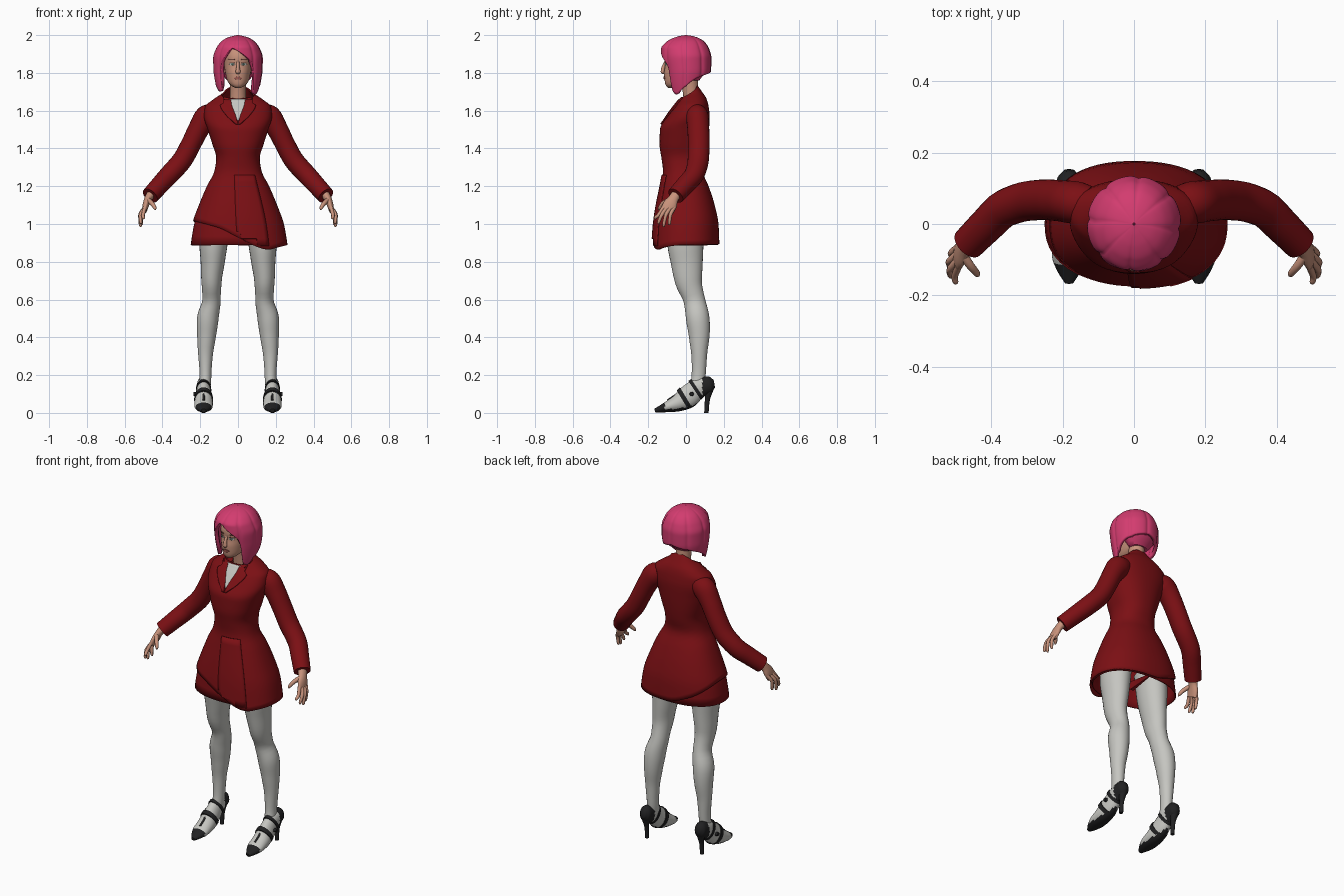
import bpy, bmesh, math
from mathutils import Vector
from mathutils.bvhtree import BVHTree


def material(name, rgb):
    m = bpy.data.materials.new(name)
    m.diffuse_color = (*rgb, 1)
    return m


RED = material("coat red", (0.2, 0.005, 0.007))
PINK = material("hair pink", (0.65, 0.045, 0.16))
SKIN = material("skin", (0.58, 0.29, 0.2))
WHITE = material("stocking white", (0.56, 0.56, 0.53))
BLACK = material("shoe black", (0.015, 0.015, 0.016))
LIP = material("lip rose", (0.36, 0.11, 0.09))
BROW = material("brow brown", (0.16, 0.06, 0.045))
IRIS = material("iris green", (0.1, 0.16, 0.13))


def curve(tab, t):
    """Smooth monotone interpolation of a table whose first column is the key."""
    t = min(max(t, tab[0][0]), tab[-1][0])
    k = next(i for i in range(len(tab) - 1) if t <= tab[i + 1][0])
    out, h = [], tab[k + 1][0] - tab[k][0]
    f = (t - tab[k][0]) / h
    for c in range(1, len(tab[0])):
        d = lambda i: (tab[i + 1][c] - tab[i][c]) / (tab[i + 1][0] - tab[i][0])

        def slope(i):
            if i == 0:
                return d(0)
            if i == len(tab) - 1:
                return d(i - 1)
            a, b = d(i - 1), d(i)
            return 0 if a * b <= 0 else 2 * a * b / (a + b)
        out.append(tab[k][c] * (1 + 2 * f) * (1 - f) ** 2 + h * slope(k) * f * (1 - f) ** 2
                   + tab[k + 1][c] * f * f * (3 - 2 * f) + h * slope(k + 1) * f * f * (f - 1))
    return out


def skin_rows(name, rows, mats, closed=True, caps=True, rule=None, thick=0):
    """Bridge rows of points into a surface; returns a tree for projecting details."""
    bm = bmesh.new()
    vs = [[bm.verts.new(p) for p in r] for r in rows]
    n = len(rows[0])
    for a, b in zip(vs, vs[1:]):
        for i in range(n if closed else n - 1):
            j = (i + 1) % n
            bm.faces.new((a[i], a[j], b[j], b[i]))
    if caps and closed:
        bm.faces.new(vs[0][::-1])
        bm.faces.new(vs[-1])
    bm.normal_update()
    if rule:
        for f in bm.faces:
            f.material_index = rule(f.calc_center_median(), f.normal)
    tree = BVHTree.FromBMesh(bm)
    me = bpy.data.meshes.new(name)
    bm.to_mesh(me)
    bm.free()
    ob = bpy.data.objects.new(name, me)
    bpy.context.collection.objects.link(ob)
    for m in mats:
        me.materials.append(m)
    bpy.ops.object.select_all(action='DESELECT')
    ob.select_set(True)
    bpy.context.view_layer.objects.active = ob
    bpy.ops.object.shade_smooth_by_angle(angle=math.radians(50))
    if thick:
        mod = ob.modifiers.new("thickness", 'SOLIDIFY')
        mod.thickness, mod.offset = thick, -1
    return tree


def loft(name, prof, bottom, top, mat, n=48, m=36, p=2.0, caps=False, thick=0, wob=lambda a: 1):
    """Stacked rings; prof rows are (z, half width, front y, back y)."""
    rows = []
    for k in range(m + 1):
        row = []
        for i in range(n):
            a = 2 * math.pi * i / n
            c, s = math.cos(a), math.sin(a)
            z = bottom(a) + (top(a) - bottom(a)) * math.sin(k / m * math.pi / 2)
            rx, yf, yb = curve(prof, z)
            e = wob(a) * (abs(c) ** p + abs(s) ** p) ** (-1 / p)
            row.append((rx * c * e, (yf + yb) / 2 + (yb - yf) / 2 * s * e, z))
        rows.append(row)
    return skin_rows(name, rows, [mat], caps=caps, thick=thick)


def tube(name, pts, mats, ref=(0, 1, 0), n=20, sub=4, rule=None):
    """Elliptical tube; pts are (x, y, z, radius a, radius b)."""
    tab = [(i, *p) for i, p in enumerate(pts)]
    cs = [curve(tab, i / sub) for i in range((len(pts) - 1) * sub + 1)]
    rows = []
    for i, c in enumerate(cs):
        t = (Vector(cs[min(i + 1, len(cs) - 1)][:3]) - Vector(cs[max(i - 1, 0)][:3])).normalized()
        u = Vector(ref).cross(t).normalized()
        v = t.cross(u)
        ring = [Vector(c[:3]) + u * c[3] * math.cos(a) + v * c[4] * math.sin(a)
                for a in (2 * math.pi * j / n for j in range(n))]
        rows.append([(q.x, q.y, max(q.z, 0)) for q in ring])
    return skin_rows(name, rows, mats, rule=rule)


def patch(name, tree, tab, off, mat, s=1, nx=8, nz=10):
    """Thin plate laid on a front surface; tab rows are (z, inner x, outer x), upward."""
    rows, y = [], 0
    for k in range(nz + 1):
        z = tab[0][0] + (tab[-1][0] - tab[0][0]) * k / nz
        x0, x1 = sorted(s * x for x in curve(tab, z))
        row = []
        for i in range(nx + 1):
            x = x0 + (x1 - x0) * i / nx
            hit = tree.ray_cast(Vector((x, -1, z)), Vector((0, 1, 0)))[0]
            y = hit.y if hit else y
            row.append((x, y - off, z))
        rows.append(row)
    skin_rows(name, rows, [mat], closed=False, thick=off)


const = lambda v: (lambda a: v)

# Coat body with a slanted wrap hem, and the layer beneath it
coat = [(.86, .267, -.18, .178), (1.0, .243, -.17, .172), (1.1, .207, -.155, .152), (1.2, .165, -.135, .12),
        (1.28, .125, -.122, .09), (1.35, .115, -.13, .105), (1.42, .135, -.14, .115), (1.5, .16, -.138, .122),
        (1.57, .18, -.1, .125), (1.62, .175, -.065, .12), (1.66, .13, -.035, .11), (1.7, .075, -.02, .085),
        (1.735, .055, -.01, .06)]
front_hem = [(-1, 1.02), (-.4, .98), (0, .93), (.6, .865), (.75, .875), (1, .89)]
back_hem = [(-1, 1.02), (-.5, .94), (0, .895), (1, .89)]
hem = lambda a: curve(front_hem if math.sin(a) < 0 else back_hem, math.cos(a))[0]
body = loft("coat", coat, hem, lambda a: 1.7 + .035 * math.sin(a), RED, n=64, m=48, p=2.3, thick=.008)
loft("under_skirt", [(z, r * .955, f * .955, b * .955) for z, r, f, b in coat], const(.888), const(1.25), RED,
     p=2.3, m=12, thick=.006)
patch("wrap_flap", body, [(.885, .0, .165), (1.0, -.01, .15), (1.26, -.02, .09)], .006, RED)

# Shirt front and lapels
patch("shirt_front", body, [(1.55, -.003, .003), (1.6, -.025, .025), (1.662, -.045, .045)], .005, WHITE)
for s in (1, -1):
    patch("lapel", body, [(1.53, 0, .012), (1.58, .014, .065), (1.63, .033, .095), (1.635, .034, .075),
                          (1.672, .04, .08)], .009, RED, s)

# Neck, head and face
tube("neck", [(0, .04, 1.6, .05, .045), (0, .025, 1.7, .042, .042), (0, .015, 1.79, .045, .05)], [SKIN])
face = loft("head", [(1.72, .012, -.095, -.06), (1.735, .04, -.108, -.01), (1.76, .057, -.113, .04),
                     (1.8, .067, -.116, .08), (1.84, .073, -.111, .09), (1.88, .075, -.114, .095),
                     (1.92, .07, -.105, .09), (1.975, .02, -.04, .04)],
            const(1.72), const(1.975), SKIN, caps=True, p=2.2)
tube("nose", [(0, -.108, 1.86, .007, .006), (0, -.122, 1.822, .01, .01), (0, -.124, 1.806, .014, .01),
              (0, -.113, 1.797, .008, .005)], [SKIN], n=12)
patch("lips", face, [(1.764, -.007, .007), (1.772, -.022, .022), (1.78, -.006, .006)], .004, LIP)
for s in (1, -1):
    patch("eye_white", face, [(1.838, .026, .036), (1.845, .017, .047), (1.853, .026, .038)], .002, WHITE, s)
    patch("iris", face, [(1.839, .029, .034), (1.846, .025, .038), (1.852, .028, .035)], .003, IRIS, s)
    patch("upper_lash", face, [(1.852, .018, .049), (1.856, .024, .042)], .003, BROW, s)
    patch("eyebrow", face, [(1.867, .016, .045), (1.874, .022, .054)], .003, BROW, s)
    tube("ear", [(s * .07, .005, 1.8, .008, .012), (s * .078, .01, 1.83, .01, .02),
                 (s * .074, .012, 1.855, .006, .012)], [SKIN], n=10)

# Bob hair: side-swept fringe, long front locks, short nape
fringe = [(-180, 1.81), (-120, 1.775), (-80, 1.725), (-62, 1.7), (-51, 1.715), (-46, 1.8), (-42, 1.845), (-30, 1.89),
          (-16, 1.93), (0, 1.915), (20, 1.885), (36, 1.85), (42, 1.78), (47, 1.705), (60, 1.685), (80, 1.715),
          (120, 1.775), (180, 1.81)]


def hair_hem(a):
    d = (math.degrees(a) + 90 + 180) % 360 - 180
    return curve(fringe, d)[0]


loft("hair", [(1.68, .105, -.1, .1), (1.75, .121, -.115, .118), (1.82, .131, -.126, .134), (1.88, .132, -.134, .135),
              (1.93, .116, -.132, .122), (1.965, .09, -.103, .098), (1.985, .06, -.067, .067),
              (1.996, .025, -.03, .03), (2.0, .003, -.003, .003)],
     hair_hem, const(2.0), PINK, n=120, m=36, caps=False, thick=.02,
     wob=lambda a: 1 - .05 * (1 - abs(math.sin(4 * a + .4))) ** 3)
loft("nape_hair", [(1.76, .058, .0, .07), (1.8, .09, -.02, .1), (1.84, .112, -.04, .122)],
     const(1.76), const(1.84), PINK, m=8, caps=True)

foot = [(.15, .155, .015, .02), (.125, .15, .034, .045), (.09, .14, .036, .05), (.05, .12, .037, .055),
        (.01, .085, .042, .06), (-.04, .053, .049, .046), (-.09, .035, .048, .032), (-.13, .022, .034, .02),
        (-.165, .012, .012, .01)]


def shoe_rule(c, nrm):
    return 1 if c.y < -.112 or c.y > .088 or nrm.z < -.65 else 0


for s in (1, -1):
    # Sleeve and cuff
    tube("sleeve", [(s * x, y, z, a, b) for x, y, z, a, b in (
        (.12, .055, 1.59, .05, .05), (.165, .06, 1.565, .065, .06), (.207, .065, 1.505, .056, .058),
        (.25, .068, 1.42, .053, .057), (.294, .065, 1.34, .053, .056), (.36, .045, 1.265, .052, .053),
        (.415, -.005, 1.205, .049, .05), (.465, -.055, 1.15, .046, .047))], [RED], n=24)
    # Hand
    tube("palm", [(s * .455, -.045, 1.165, .026, .026), (s * .475, -.066, 1.135, .02, .027),
                  (s * .488, -.085, 1.1, .017, .037), (s * .495, -.1, 1.07, .013, .036)], [SKIN])
    for k, (y, tip) in enumerate(((-.128, (.5, -.162, 1.025)), (-.109, (.514, -.145, 1.0)),
                                  (-.09, (.516, -.118, .985)), (-.072, (.51, -.088, .995)))):
        tube("finger", [(s * .492, y + .01, 1.09, .01, .011), (s * (tip[0] + .003), (y + tip[1]) / 2 - .003, 1.045,
                        .0095, .0095), (s * tip[0], tip[1], tip[2] + .008, .008, .008),
                        (s * (tip[0] - .003), tip[1], tip[2], .003, .003)], [SKIN], n=10)
    tube("thumb", [(s * .48, -.085, 1.13, .013, .013), (s * .458, -.118, 1.112, .012, .012),
                   (s * .44, -.14, 1.085, .009, .009), (s * .437, -.146, 1.075, .003, .003)], [SKIN], n=10)
    # Leg
    tube("leg", [(s * x, y, z, a, b) for x, y, z, a, b in (
        (.178, .05, .11, .03, .036), (.172, .067, .2, .031, .037), (.172, .07, .3, .038, .041),
        (.167, .07, .4, .049, .054), (.16, .062, .5, .057, .062), (.14, .043, .6, .048, .057),
        (.14, .013, .7, .054, .072), (.134, .004, .8, .064, .085), (.13, -.003, .9, .075, .096),
        (.12, -.005, 1.03, .08, .1))], [WHITE], n=28)
    # High-heeled shoe with straps
    x = s * .182
    tube("shoe", [(x, *p) for p in foot], [WHITE, BLACK], ref=(0, 0, 1), n=28, sub=5, rule=shoe_rule)
    tube("shoe_heel", [(x, .108, 0, .011, .012), (x, .112, .06, .012, .013), (x, .122, .13, .025, .026)], [BLACK],
         n=14)
    tube("instep_strap", [(x, .0, .082, .048, .062), (x, -.02, .07, .0505, .057)], [BLACK], ref=(0, 0, 1), n=28)
    tube("ankle_strap", [(x, .06, .13, .04, .058), (x, .045, .12, .041, .06)], [BLACK], ref=(0, 0, 1), n=28)
    tube("center_strap", [(x, -.1, .066, .006, .004), (x, -.05, .098, .007, .006), (x, .0, .143, .007, .006)],
         [BLACK], ref=(0, 0, 1), n=8)
    tube("buckle", [(s * .222, .03, .1, .012, .012), (s * .236, .03, .1, .01, .01)], [BLACK], ref=(0, 0, 1), n=8)
